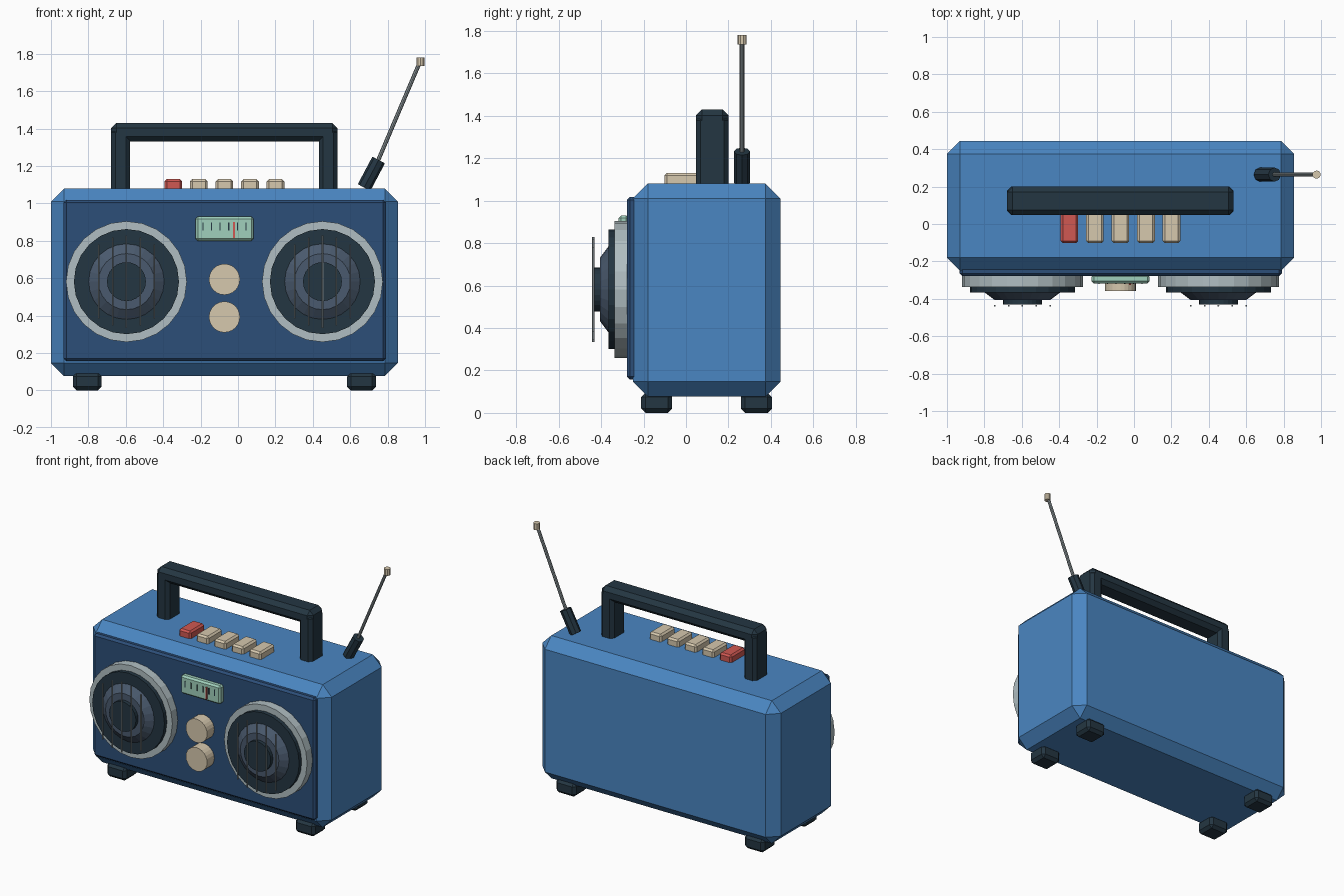
import bpy
import bmesh
from math import sqrt, pi
from mathutils import Vector, Matrix

if "Cube" in bpy.data.objects:
    bpy.data.objects.remove(bpy.data.objects["Cube"])


def material(name, rgb):
    m = bpy.data.materials.new(name)
    m.use_nodes = True
    linear = [((c / 255 + 0.055) / 1.055) ** 2.4 for c in rgb] + [1]
    m.diffuse_color = linear
    m.node_tree.nodes["Principled BSDF"].inputs["Base Color"].default_value = linear
    return m


BLUE = material("body blue", (74, 134, 194))
NAVY = material("panel navy", (44, 78, 120))
DARK = material("dark slate", (36, 54, 66))
SILVER = material("silver", (176, 190, 194))
SLATE = material("cone slate", (74, 90, 110))
CREAM = material("cream", (214, 200, 174))
RED = material("red", (208, 88, 82))
MINT = material("dial mint", (160, 208, 188))
METAL = material("rod grey", (140, 150, 154))

CX = -0.0725      # middle of the case
PANEL = -0.278    # front of the face panel


def finish(name, bm, mat):
    mesh = bpy.data.meshes.new(name)
    bm.to_mesh(mesh)
    bm.free()
    mesh.materials.append(mat)
    ob = bpy.data.objects.new(name, mesh)
    bpy.context.collection.objects.link(ob)
    return ob


def box(name, xs, ys, zs, mat, bevel=0.0):
    """Box between pairs of limits, with chamfered edges."""
    bm = bmesh.new()
    bmesh.ops.create_cube(bm, size=1)
    for v in bm.verts:
        v.co = [lim[0] if c < 0 else lim[1] for c, lim in zip(v.co, (xs, ys, zs))]
    if bevel:
        bmesh.ops.bevel(bm, geom=bm.edges[:], offset=bevel, segments=1,
                        affect='EDGES')
    return finish(name, bm, mat)


def rod(name, a, b, r1, mat, r2=None, sides=24, bevel=0.0):
    """Cylinder or cone from point a to point b."""
    a, b = Vector(a), Vector(b)
    d = b - a
    bm = bmesh.new()
    bmesh.ops.create_cone(bm, cap_ends=True, segments=sides, radius1=r1,
                          radius2=r1 if r2 is None else r2, depth=d.length)
    if bevel:
        rims = [e for e in bm.edges if any(len(f.verts) > 4 for f in e.link_faces)]
        bmesh.ops.bevel(bm, geom=rims, offset=bevel, segments=1, affect='EDGES')
    turn = d.to_track_quat('Z', 'Y').to_matrix().to_4x4()
    bm.transform(Matrix.Translation((a + b) / 2) @ turn)
    return finish(name, bm, mat)


# Case and face panel
box("body", (-1.0, 0.855), (-0.25, 0.445), (0.077, 1.08), BLUE, 0.07)
box("front_panel", (-0.932, 0.79), (PANEL, -0.23), (0.157, 1.018), NAVY, 0.014)

# Four feet
for side, sx in (("right", -1), ("left", 1)):
    for end, y in (("front", -0.138), ("back", 0.332)):
        x = CX + sx * 0.733
        box(f"{end}_{side}_foot", (x - 0.077, x + 0.077),
            (y - 0.073, y + 0.073), (0, 0.095), DARK, 0.02)

# Speakers, each built as stacked rounds with a wire grille
for side, sx in (("right", -1), ("left", 1)):
    x, z = CX + sx * 0.524, 0.582
    rounds = (("rim", -0.26, -0.338, 0.323, 0.323, SILVER),
              ("surround", -0.33, -0.366, 0.281, 0.281, DARK),
              ("cone", -0.36, -0.405, 0.21, 0.15, SLATE),
              ("centre_cap", -0.4, -0.43, 0.104, 0.104, DARK))
    for part, y0, y1, r1, r2, mat in rounds:
        rod(f"{side}_speaker_{part}", (x, y0, z), (x, y1, z), r1, mat, r2)
    for i in range(-2, 3):
        dx = i * 0.074
        h = sqrt(0.247 ** 2 - dx ** 2)
        rod(f"{side}_grille_bar", (x + dx, -0.437, z - h), (x + dx, -0.437, z + h),
            0.005, METAL, sides=6)

# Tuning dial with scale marks and needle
box("dial", (-0.227, 0.083), (-0.318, -0.27), (0.8, 0.93), MINT, 0.012)
for i in range(6):
    x = CX + (i - 2.5) * 0.046
    box("dial_mark", (x - 0.003, x + 0.003), (-0.322, -0.315), (0.855, 0.898), DARK)
box("dial_needle", (-0.027, -0.016), (-0.325, -0.316), (0.816, 0.9), RED)

# Two knobs
for name, z in (("volume_knob", 0.594), ("tuning_knob", 0.393)):
    rod(name, (CX, -0.26, z), (CX, -0.358, z), 0.083, CREAM)

# Row of push buttons
for i in range(5):
    x = CX + (i - 2) * 0.1365
    box("record_button" if i == 0 else "button", (x - 0.047, x + 0.047),
        (-0.102, 0.06), (1.06, 1.13), CREAM if i else RED, 0.012)

# Carrying handle
HY = (0.047, 0.2)
box("handle_grip", (-0.678, 0.533), HY, (1.33, 1.43), DARK, 0.028)
for side, sx in (("right", -1), ("left", 1)):
    x = CX + sx * 0.5555
    box(f"{side}_handle_post", (x - 0.05, x + 0.05), HY, (1.04, 1.4), DARK, 0.022)

# Antenna
AY = 0.264
rod("antenna_base", (0.674, AY, 1.085), (0.752, AY, 1.232), 0.038, DARK, sides=8)
rod("antenna_rod", (0.745, AY, 1.22), (0.972, AY, 1.755), 0.011, METAL, sides=8)
rod("antenna_tip", (0.976, AY, 1.736), (0.976, AY, 1.781), 0.022, CREAM, sides=10)
